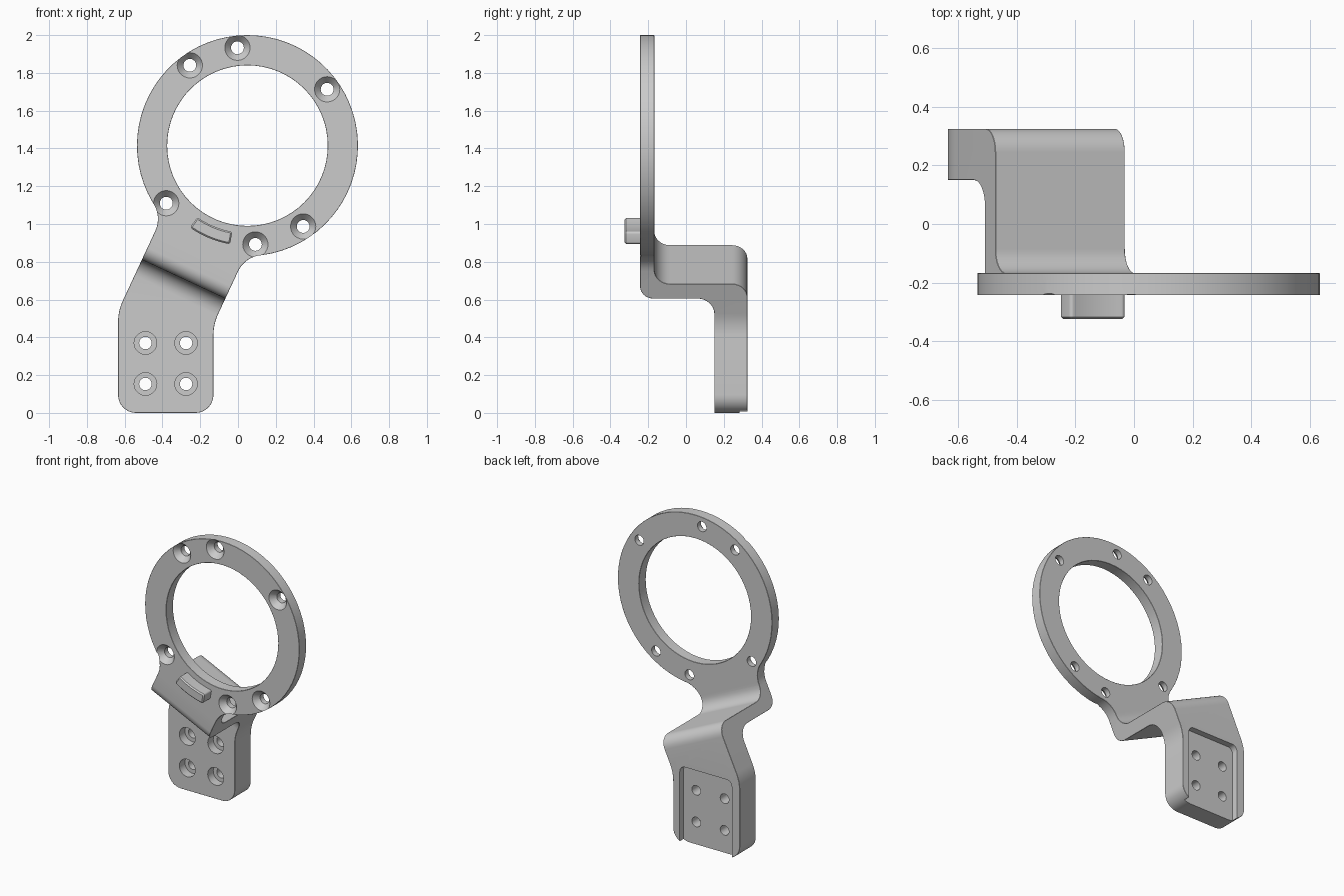
import bpy, bmesh
from math import radians, sin, cos, pi
from mathutils import Vector

cube = bpy.data.objects.get("Cube")
if cube:
    bpy.data.objects.remove(cube, do_unlink=True)

RING = Vector((0.05, 1.415))
R_OUT, R_IN = 0.585, 0.425
FRONT, PLATE_BACK = -0.243, -0.168
FOOT_FRONT, BACK = 0.15, 0.325
TILT = radians(25)
UP = Vector((sin(TILT), 0, cos(TILT)))
ACROSS = Vector((cos(TILT), 0, -sin(TILT)))


def arc(radius, start, end, steps):
    """Points on a circle about the ring centre, angles in degrees."""
    angles = [radians(start + (end - start) * i / steps) for i in range(steps + 1)]
    return [(RING.x + radius * cos(a), RING.y + radius * sin(a), 0) for a in angles]


def fillet(corners, steps=8):
    """Round each (a, b, cut) corner with a tangent arc starting cut away from it."""
    out = []
    for i, (a, b, cut) in enumerate(corners):
        p = Vector((a, b))
        if not cut:
            out.append(p)
            continue
        d0 = (Vector(corners[i - 1][:2]) - p).normalized()
        d1 = (Vector(corners[(i + 1) % len(corners)][:2]) - p).normalized()
        half = d0.angle(d1) / 2
        centre = p + (d0 + d1).normalized() * cut / cos(half)
        v0, v1 = p + d0 * cut - centre, p + d1 * cut - centre
        sweep = v0.angle(v1)
        for k in range(steps + 1):
            t = k / steps
            out.append(centre + (v0 * sin((1 - t) * sweep) + v1 * sin(t * sweep)) / sin(sweep))
    return out


def finish(name, bm):
    bmesh.ops.remove_doubles(bm, verts=bm.verts, dist=0.0005)
    bmesh.ops.recalc_face_normals(bm, faces=bm.faces)
    mesh = bpy.data.meshes.new(name)
    bm.to_mesh(mesh)
    bm.free()
    obj = bpy.data.objects.new(name, mesh)
    bpy.context.collection.objects.link(obj)
    return obj


def prism(name, points, sweep):
    bm = bmesh.new()
    face = bm.faces.new([bm.verts.new(p) for p in points])
    top = bmesh.ops.extrude_face_region(bm, geom=[face])["geom"]
    bmesh.ops.translate(bm, vec=sweep, verts=[v for v in top if isinstance(v, bmesh.types.BMVert)])
    return finish(name, bm)


def front_prism(name, points, y0, y1):
    return prism(name, [(p[0], y0, p[1]) for p in points], Vector((0, y1 - y0, 0)))


def lathe(name, x, z, profile):
    """Solid of revolution about a front-to-back axis from (radius, y) points."""
    bm = bmesh.new()
    verts = [bm.verts.new((x + r, y, z)) for r, y in profile]
    edges = [bm.edges.new(pair) for pair in zip(verts, verts[1:])]
    bmesh.ops.spin(bm, geom=verts + edges, cent=(x, 0, z), axis=(0, 1, 0),
                   angle=2 * pi, steps=28)
    return finish(name, bm)


def apply(obj, mod):
    bpy.ops.object.select_all(action="DESELECT")
    bpy.context.view_layer.objects.active = obj
    obj.select_set(True)
    bpy.ops.object.modifier_apply(modifier=mod.name)


def boolean(obj, cutter, operation="DIFFERENCE"):
    mod = obj.modifiers.new("cut", "BOOLEAN")
    mod.operation, mod.solver, mod.object = operation, "EXACT", cutter
    cutter.hide_render = True
    apply(obj, mod)
    bpy.data.objects.remove(cutter, do_unlink=True)


def bevel(obj, width):
    mod = obj.modifiers.new("edge", "BEVEL")
    mod.width, mod.segments = width, 1
    mod.limit_method, mod.angle_limit = "ANGLE", radians(50)
    apply(obj, mod)


def smooth(obj):
    bpy.ops.object.select_all(action="DESELECT")
    bpy.context.view_layer.objects.active = obj
    obj.select_set(True)
    bpy.ops.object.shade_smooth_by_angle(angle=radians(30))


# Front silhouette: ring, slanted neck and upright foot
outline = arc(R_OUT, -82.4, 210.7, 56) + [
    (-0.401, 1.043, 0.088), (-0.635, 0.54, 0.06),
    (-0.635, 0, 0.095), (-0.13, 0, 0.095),
    (-0.13, 0.47, 0.06), (0.038, 0.83, 0.088)]
bracket = front_prism("ring_bracket", fillet(outline), -0.6, 0.6)

# Stepped side profile, swept across the slanted neck
steps = fillet([
    (FRONT, 2.2, 0), (FRONT, 0.52, 0.07), (FOOT_FRONT, 0.52, 0.09), (FOOT_FRONT, -0.6, 0),
    (BACK, -0.6, 0), (BACK, 0.605, 0.08), (PLATE_BACK, 0.605, 0.083), (PLATE_BACK, 2.2, 0)])
profile = prism("step_profile",
                [UP * s + Vector((0, y, 0)) - ACROSS * 3 for y, s in steps], ACROSS * 6)
boolean(bracket, profile, "INTERSECT")

# Ring opening, then chamfered edges all round
boolean(bracket, front_prism("opening", arc(R_IN, 0, 354.375, 63), -0.5, 0.0))
bevel(bracket, 0.01)

# Recess in the back of the foot, open at the bottom
recess = fillet([(-0.575, -0.1, 0), (-0.18, -0.1, 0), (-0.18, 0.53, 0.04), (-0.575, 0.53, 0.04)])
boolean(bracket, front_prism("recess", recess, 0.282, 0.5))

# Countersunk screw holes in the ring
countersink = [(0, -0.3), (0.067, -0.3), (0.067, FRONT), (0.034, -0.205), (0.034, -0.1), (0, -0.1)]
for x, z in [(-0.255, 1.84), (-0.003, 1.933), (0.472, 1.713),
             (-0.38, 1.11), (0.345, 0.987), (0.092, 0.892)]:
    boolean(bracket, lathe("ring_screw", x, z, countersink))

# Counterbored screw holes in the foot
counterbore = [(0, 0.1), (0.06, 0.1), (0.06, 0.21), (0.033, 0.21), (0.033, 0.4), (0, 0.4)]
for x in (-0.49, -0.275):
    for z in (0.153, 0.37):
        boolean(bracket, lathe("foot_screw", x, z, counterbore))
smooth(bracket)

# Curved locating tab on the front of the ring
inner = arc(0.463, 235, 260, 10)
outer = arc(0.53, 260, 235, 10)
tab_outline = [(a, b, 0.012 if i in (0, 10) else 0)
               for part in (inner, outer) for i, (a, b, _) in enumerate(part)]
tab = front_prism("locating_tab", fillet(tab_outline, 4), -0.325, -0.21)
bevel(tab, 0.008)
smooth(tab)
